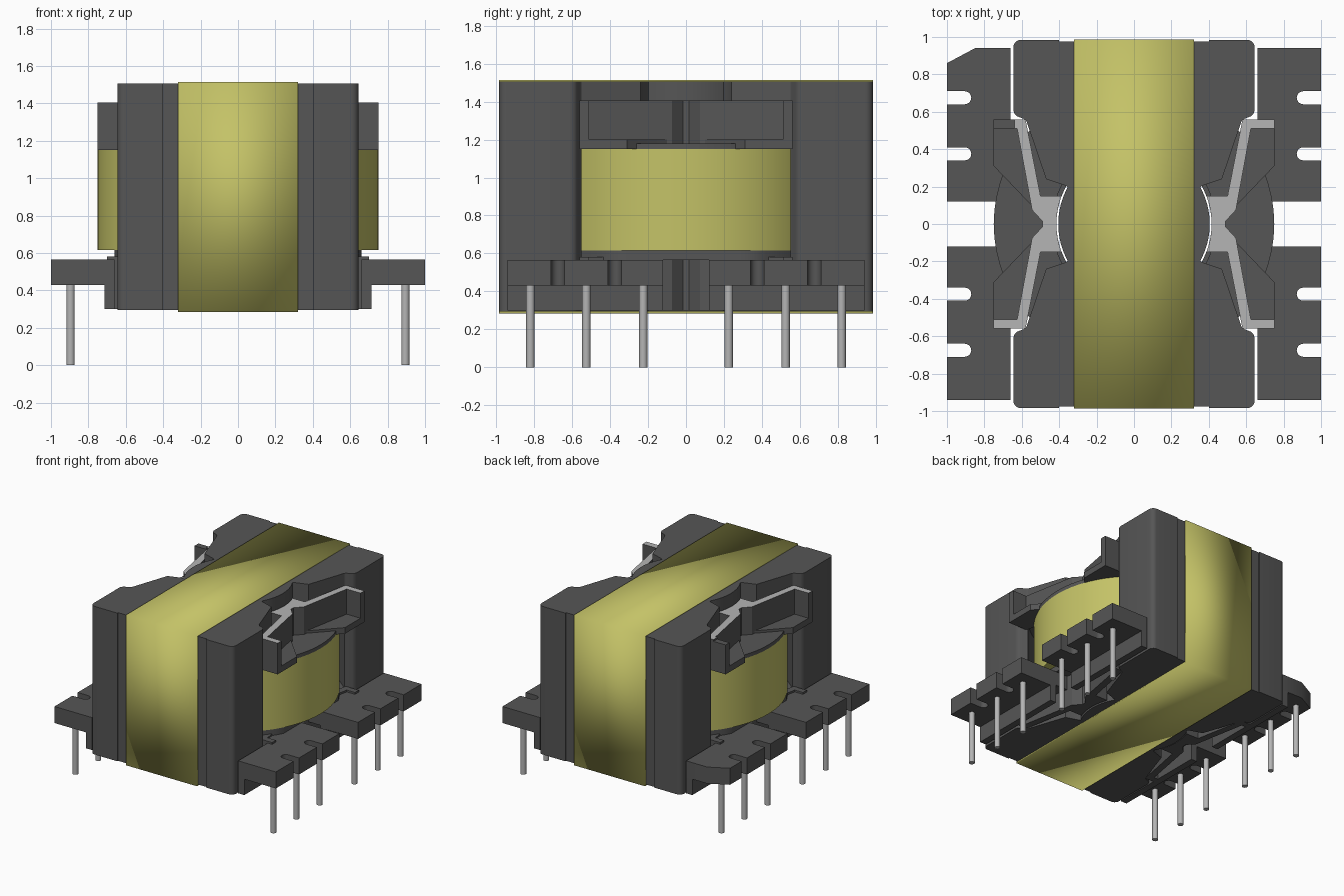
import bpy, bmesh, math

cube = bpy.data.objects.get("Cube")
if cube:
    bpy.data.objects.remove(cube, do_unlink=True)


def material(name, rgb):
    m = bpy.data.materials.new(name)
    m.use_nodes = True
    m.diffuse_color = (*rgb, 1)
    m.node_tree.nodes["Principled BSDF"].inputs["Base Color"].default_value = (*rgb, 1)
    return m


DARK = material("dark_grey", (0.092, 0.092, 0.092))
YELLOW = material("tape_yellow", (0.55, 0.54, 0.135))
METAL = material("light_grey", (0.46, 0.46, 0.46))


def finish(name, bm, mats):
    bmesh.ops.recalc_face_normals(bm, faces=bm.faces)
    me = bpy.data.meshes.new(name)
    bm.to_mesh(me)
    bm.free()
    ob = bpy.data.objects.new(name, me)
    bpy.context.collection.objects.link(ob)
    for m in mats:
        me.materials.append(m)
    bpy.ops.object.select_all(action='DESELECT')
    ob.select_set(True)
    bpy.context.view_layer.objects.active = ob
    bpy.ops.object.shade_smooth_by_angle(angle=math.radians(30))
    return ob


def prism(name, pts, z0, z1, mat, top_mat=None):
    """Vertical extrusion of an outline, optionally with another top colour."""
    bm = bmesh.new()
    low = [bm.verts.new((x, y, z0)) for x, y in pts]
    high = [bm.verts.new((x, y, z1)) for x, y in pts]
    n = len(pts)
    for i in range(n):
        j = (i + 1) % n
        bm.faces.new((low[i], low[j], high[j], high[i]))
    bm.faces.new(low[::-1])
    top = bm.faces.new(high)
    if top_mat:
        top.material_index = 1
    return finish(name, bm, [mat, top_mat] if top_mat else [mat])


def ring(name, r_in, r_out, z0, z1, mat, max_x=9.0, n=64):
    """Tube around the z axis, optionally cut flat at +-max_x."""
    bm = bmesh.new()
    rows = []
    for i in range(n):
        a = 2 * math.pi * i / n
        c, s = math.cos(a), math.sin(a)
        xo = max(-max_x, min(max_x, r_out * c))
        corners = ((r_in * c, r_in * s, z0), (xo, r_out * s, z0),
                   (xo, r_out * s, z1), (r_in * c, r_in * s, z1))
        rows.append([bm.verts.new(p) for p in corners])
    for i in range(n):
        a, b = rows[i], rows[(i + 1) % n]
        for k in range(4):
            m = (k + 1) % 4
            bm.faces.new((a[k], a[m], b[m], b[k]))
    return finish(name, bm, [mat])


def arc(cx, cy, r, a0, a1, n):
    return [(cx + r * math.cos(math.radians(a0 + (a1 - a0) * i / n)),
             cy + r * math.sin(math.radians(a0 + (a1 - a0) * i / n))) for i in range(n + 1)]


def flip(pts, sx, sy):
    return [(x * sx, y * sy) for x, y in pts]


def box(name, x0, x1, y0, y1, z0, z1, mat):
    return prism(name, [(x0, y0), (x1, y0), (x1, y1), (x0, y1)], z0, z1, mat)


# Ferrite core: two notched plates, round centre post, two outer legs
leg_edge = ([(0.575, 0.55), (0.59, 0.562)] + arc(0.595, 0.615, 0.05, -50, 0, 4)
            + arc(0.605, 0.945, 0.04, 0, 90, 5) + [(0.40, 0.985), (0.40, 0.975)])
quarter = arc(0, 0, 0.405, 0, 29, 8)[1:] + [(0.365, 0.205), (0.47, 0.24)] + leg_edge
plate = ([(0.405, 0)] + quarter + flip(quarter[::-1], -1, 1)
         + [(-0.405, 0)] + flip(quarter, -1, -1) + flip(quarter[::-1], 1, -1))
prism("core_top_plate", plate, 1.2, 1.505, DARK)
prism("core_bottom_plate", plate, 0.295, 0.565, DARK)
ring("core_centre_post", 0.30, 0.403, 0.565, 1.2, DARK)
leg = leg_edge + flip(leg_edge[::-1], -1, 1) + arc(0, 0, 0.793, 136, 44, 24)[1:-1]
for side, sy in (("back", 1), ("front", -1)):
    prism(f"core_leg_{side}", flip(leg, 1, sy), 0.565, 1.2, DARK)

# Tape belt wrapped around the core
bm = bmesh.new()
loops = []
for x in (-0.32, 0.32):
    loops.append([bm.verts.new((x, y, z)) for y, z in
                  ((-0.986, 0.284), (0.986, 0.284), (0.986, 1.513), (-0.986, 1.513))])
for i in range(4):
    j = (i + 1) % 4
    bm.faces.new((loops[0][i], loops[0][j], loops[1][j], loops[1][i]))
belt = finish("tape_belt", bm, [YELLOW])
solid = belt.modifiers.new("thickness", 'SOLIDIFY')
solid.thickness = 0.015
solid.offset = -1

# Bobbin tube, flanges and winding
ring("bobbin_tube", 0.415, 0.44, 0.565, 1.2, DARK)
ring("winding", 0.435, 0.75, 0.615, 1.15, YELLOW)
ring("upper_flange", 0.415, 0.75, 1.15, 1.18, DARK)
ring("lower_flange", 0.415, 0.75, 0.565, 0.615, DARK, max_x=0.66)


def spine(end_back, end_front, foot=0.0):
    """Branching guide wall outline on the +x side."""
    def half(end):
        return [(0.49, 0.015), (0.545 + foot, 0.075), (0.625 + foot, 0.51), (end, 0.51),
                (end, 0.56), (0.58, 0.56), (0.50, 0.15)] + arc(0, 0, 0.415, 21, 3, 4)
    return half(end_back) + flip(half(end_front)[::-1], 1, -1)


wing = [(0.49, 0.02), (0.52, 0.07), (0.75, 0.31), (0.75, 0.56), (0.58, 0.56), (0.50, 0.15), (0.44, 0.15)]

# Pin rail outline with two rounded wire slots
rail = [(0.66, 0.12), (1.0, 0.12)]
for y in (0.375, 0.675):
    rail += [(1.0, y - 0.035)] + arc(0.905, y, 0.035, 270, 90, 10) + [(1.0, y + 0.035)]
plain_rail = rail + [(1.0, 0.94), (0.66, 0.94)]
cut_rail = rail + [(1.0, 0.86), (0.85, 0.94), (0.66, 0.94)]

for side, sx in (("left", 1), ("right", -1)):
    back_end = 0.75 if sx > 0 else 0.64
    prism(f"upper_guide_{side}", flip(spine(back_end, 0.75), sx, 1), 1.17, 1.405, DARK, METAL)
    prism(f"lower_guide_{side}", flip(spine(0.70, 0.70), sx, 1), 0.30, 0.58, DARK)
    for end, sy in (("back", 1), ("front", -1)):
        tag = f"{side}_{end}"
        prism(f"upper_wing_{tag}", flip(wing, sx, sy), 1.15, 1.2, DARK)
        outline = cut_rail if (sx, sy) == (-1, 1) else plain_rail
        prism(f"pin_rail_{tag}", flip(outline, sx, sy), 0.43, 0.565, DARK)
        prism(f"rail_skirt_{tag}", flip([(0.66, 0.12), (0.715, 0.12), (0.715, 0.94), (0.66, 0.94)],
                                        sx, sy), 0.30, 0.43, DARK)
        prism(f"rail_bridge_{tag}", flip([(0.53, 0.12), (0.66, 0.12), (0.66, 0.555), (0.585, 0.555)],
                                         sx, sy), 0.45, 0.565, DARK)
        # Round terminal pins
        for k, y in enumerate((0.225, 0.525, 0.82)):
            prism(f"pin_{tag}_{k + 1}", arc(0.895 * sx, y * sy, 0.022, 0, 345, 15), 0.0, 0.44, METAL)

# Lowered end of one guide wall marks the first pin
box("orientation_mark", -0.75, -0.64, 0.51, 0.56, 1.17, 1.39, DARK)
